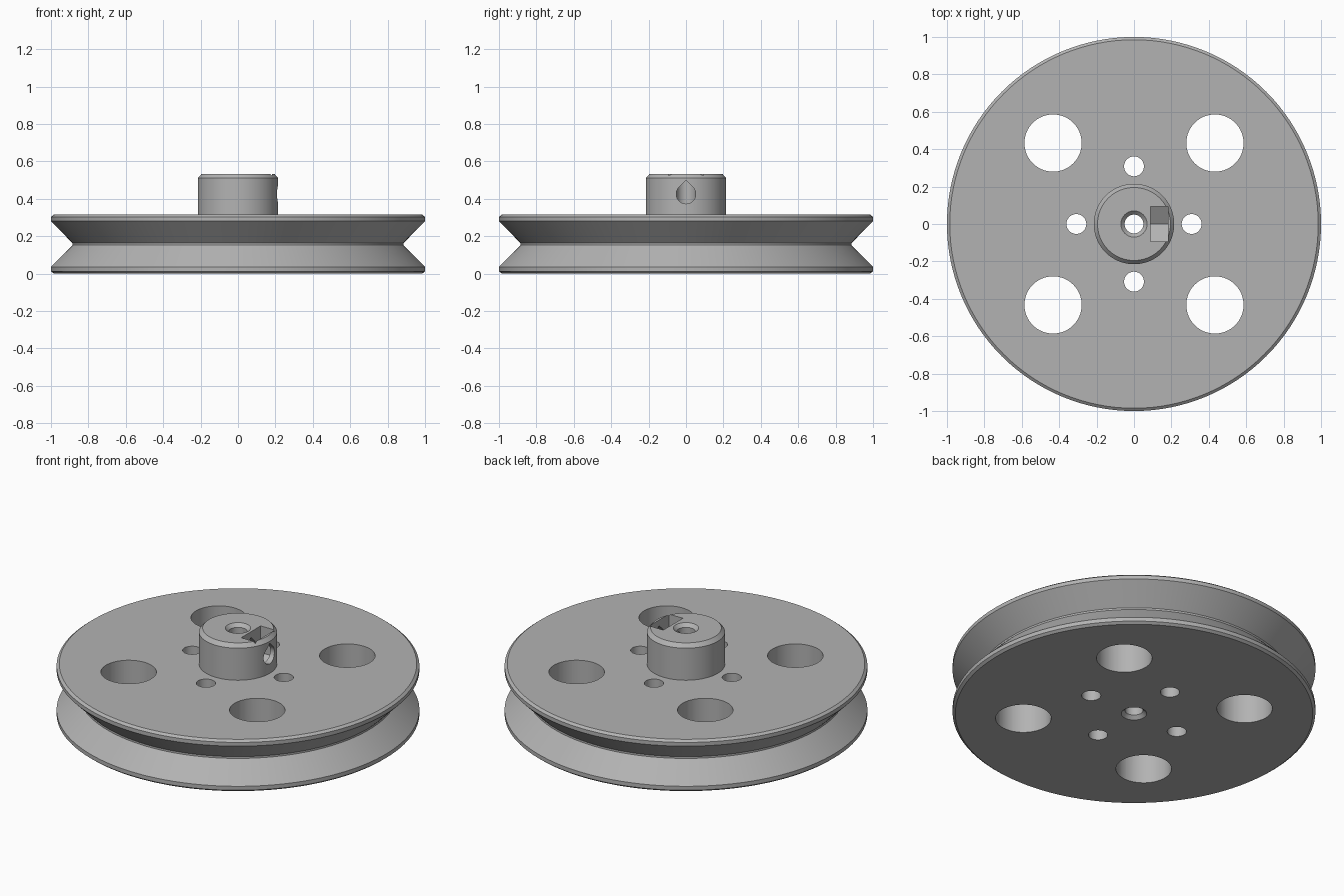
import bpy, bmesh, math
from mathutils import Matrix

cube = bpy.data.objects.get("Cube")
if cube:
    bpy.data.objects.remove(cube, do_unlink=True)

grey = bpy.data.materials.new("plain grey")
grey.use_nodes = True
colour = (0.45, 0.45, 0.45, 1)
grey.diffuse_color = colour
grey.node_tree.nodes["Principled BSDF"].inputs["Base Color"].default_value = colour


def finish(name, bm):
    bmesh.ops.recalc_face_normals(bm, faces=bm.faces)
    mesh = bpy.data.meshes.new(name)
    bm.to_mesh(mesh)
    bm.free()
    mesh.materials.append(grey)
    obj = bpy.data.objects.new(name, mesh)
    bpy.context.collection.objects.link(obj)
    return obj


def lathe(name, profile, steps):
    """Spin a closed (radius, height) profile around z."""
    bm = bmesh.new()
    verts = [bm.verts.new((r, 0, z)) for r, z in profile]
    edges = [bm.edges.new((a, b)) for a, b in zip(verts, verts[1:] + verts[:1])]
    bmesh.ops.spin(bm, geom=verts + edges, cent=(0, 0, 0), axis=(0, 0, 1),
                   angle=math.tau, steps=steps, use_merge=False)
    bmesh.ops.remove_doubles(bm, verts=bm.verts, dist=1e-4)
    return finish(name, bm)


def prism(name, outline, x0, x1):
    """Extrude a (y, z) outline along x."""
    bm = bmesh.new()
    face = bm.faces.new([bm.verts.new((x0, y, z)) for y, z in outline])
    out = bmesh.ops.extrude_face_region(bm, geom=[face])["geom"]
    moved = [v for v in out if isinstance(v, bmesh.types.BMVert)]
    bmesh.ops.translate(bm, vec=(x1 - x0, 0, 0), verts=moved)
    return finish(name, bm)


def hole(name, x, y, radius):
    bm = bmesh.new()
    bmesh.ops.create_cone(bm, cap_ends=True, segments=64, radius1=radius, radius2=radius,
                          depth=1, matrix=Matrix.Translation((x, y, 0.15)))
    return finish(name, bm)


# Grooved wheel, hub and chamfered bore
pulley = lathe("pulley_wheel", [
    (0.07, 0), (0.985, 0), (1, 0.012), (1, 0.036), (0.885, 0.152), (0.885, 0.163),
    (1, 0.28), (1, 0.303), (0.985, 0.315), (0.215, 0.315), (0.215, 0.51), (0.195, 0.533),
    (0.07, 0.533), (0.05, 0.513), (0.05, 0.02)], 128)

cutters = []
# Lightening holes and bolt holes
for i in range(4):
    a = i * math.pi / 2
    b = a + math.pi / 4
    cutters.append(hole("bolt_hole", 0.308 * math.cos(a), 0.308 * math.sin(a), 0.053))
    cutters.append(hole("large_hole", 0.612 * math.cos(b), 0.612 * math.sin(b), 0.153))

# Teardrop set screw hole, pointed at the top
r, zc = 0.052, 0.425
arc = [math.radians(135 + 270 * i / 30) for i in range(31)]
drop = [(r * math.cos(t), zc + r * math.sin(t)) for t in arc]
drop.append((0, zc + r * math.sqrt(2)))
cutters.append(prism("screw_hole", drop, 0, 0.3))

# Nut pocket, open at the top with a pointed floor
cutters.append(prism("nut_pocket", [(-0.094, 0.6), (-0.094, 0.371), (0, 0.317),
                                    (0.094, 0.371), (0.094, 0.6)], 0.087, 0.181))

bpy.context.view_layer.objects.active = pulley
for cutter in cutters:
    cutter.hide_render = True
    mod = pulley.modifiers.new(cutter.name, "BOOLEAN")
    mod.operation = "DIFFERENCE"
    mod.solver = "EXACT"
    mod.object = cutter
    bpy.ops.object.modifier_apply(modifier=mod.name)
    bpy.data.objects.remove(cutter, do_unlink=True)

bpy.ops.object.select_all(action="DESELECT")
pulley.select_set(True)
bpy.ops.object.shade_smooth_by_angle(angle=math.radians(20))
